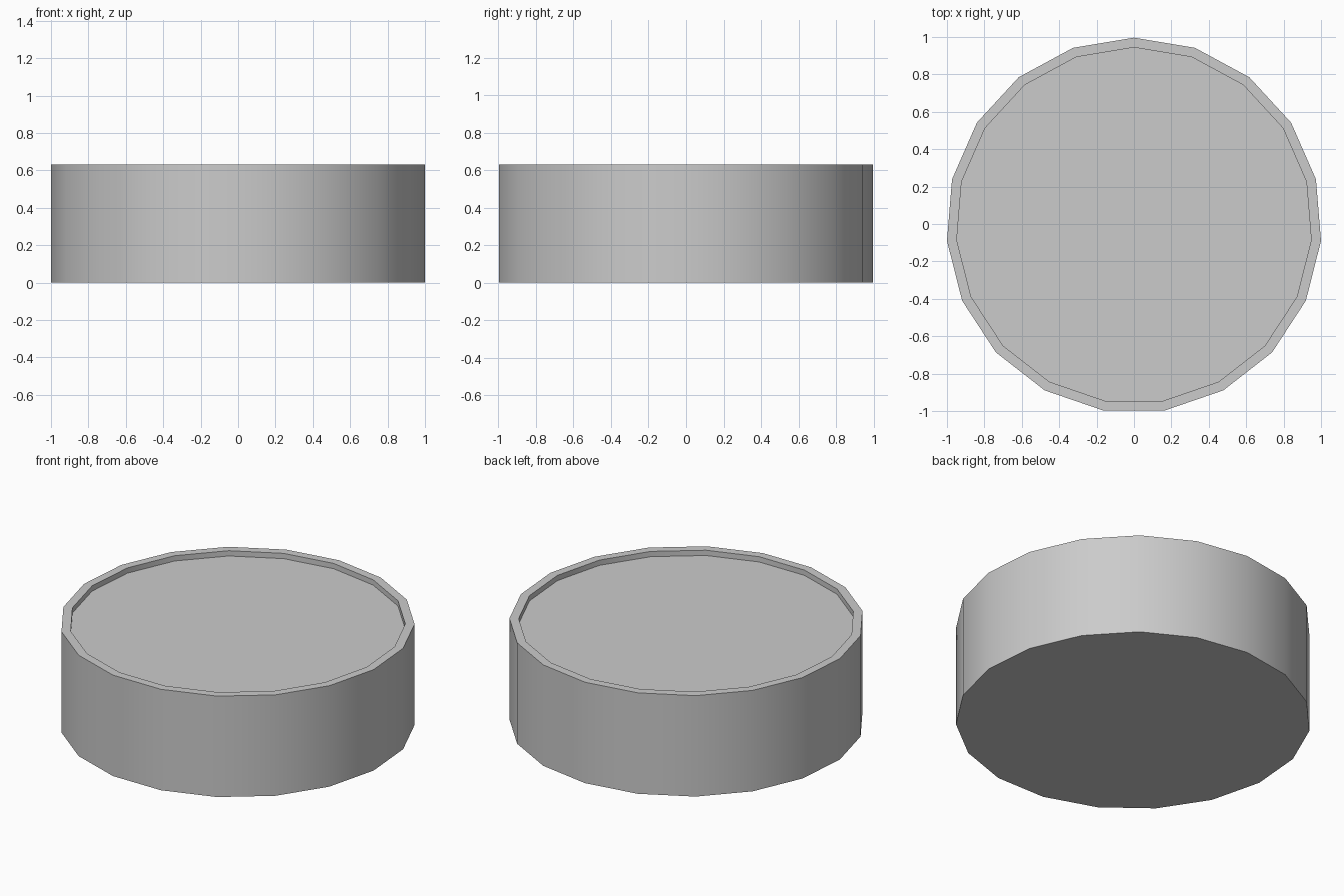
import bpy, bmesh
from math import sin, cos, tau

if "Cube" in bpy.data.objects:
    bpy.data.objects.remove(bpy.data.objects["Cube"])

SIDES = 19
OUTER, INNER = 1.0034, 0.951
HEIGHT, RECESS = 0.63, 0.033
Y_SHIFT = -0.007  # centres the odd-sided outline

bm = bmesh.new()


def ring(radius, z):
    return [bm.verts.new((radius * sin(i * tau / SIDES),
                          radius * cos(i * tau / SIDES) + Y_SHIFT, z))
            for i in range(SIDES)]


# Base, outer wall, rim, shallow recess
rings = [ring(OUTER, 0), ring(OUTER, HEIGHT),
         ring(INNER, HEIGHT), ring(INNER, HEIGHT - RECESS)]
for a, b in zip(rings, rings[1:]):
    for i in range(SIDES):
        j = (i + 1) % SIDES
        bm.faces.new((a[i], a[j], b[j], b[i]))
bm.faces.new(rings[0])
bm.faces.new(rings[-1])
bmesh.ops.recalc_face_normals(bm, faces=bm.faces)

mesh = bpy.data.meshes.new("round_drum")
bm.to_mesh(mesh)
bm.free()
drum = bpy.data.objects.new("round_drum", mesh)
bpy.context.collection.objects.link(drum)

# Smooth walls, crisp rims
bpy.context.view_layer.objects.active = drum
drum.select_set(True)
bpy.ops.object.shade_smooth_by_angle(angle=0.5236)
